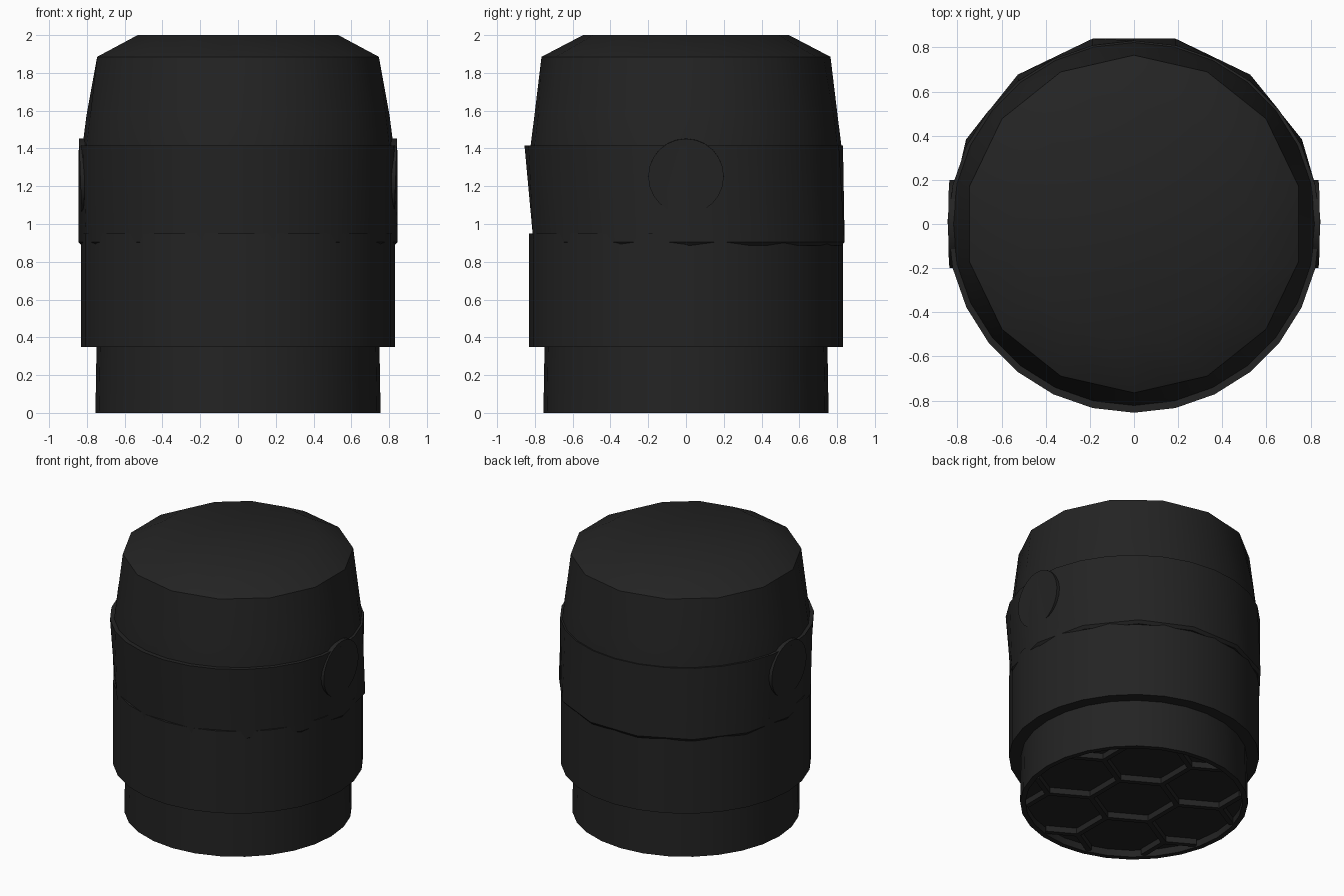
import bpy, bmesh
from math import sin, cos, pi, radians
from mathutils import Matrix, Vector

if "Cube" in bpy.data.objects:
    bpy.data.objects.remove(bpy.data.objects["Cube"])

mat = bpy.data.materials.new("charcoal_black")
mat.use_nodes = True
COLOR = (0.017, 0.017, 0.017, 1)
mat.diffuse_color = COLOR
mat.node_tree.nodes["Principled BSDF"].inputs["Base Color"].default_value = COLOR

SIDES = 28
STEP = 2 * pi / SIDES


def finish(name, bm):
    bmesh.ops.recalc_face_normals(bm, faces=bm.faces)
    mesh = bpy.data.meshes.new(name)
    bm.to_mesh(mesh)
    bm.free()
    mesh.materials.append(mat)
    obj = bpy.data.objects.new(name, mesh)
    bpy.context.collection.objects.link(obj)
    bpy.ops.object.select_all(action='DESELECT')
    obj.select_set(True)
    bpy.context.view_layer.objects.active = obj
    bpy.ops.object.shade_smooth_by_angle(angle=radians(35))
    return obj


def lathe(name, profile):
    """Profile rows: radius, height, y shift, and which alternate corners
    (0 or 1) are flattened onto the chord, or None for a full ring."""
    bm = bmesh.new()
    rings = []
    for radius, z, shift, flat in profile:
        ring = []
        for i in range(SIDES):
            r = radius * cos(STEP) if flat == i % 2 else radius
            ring.append(bm.verts.new((r * sin(i * STEP), r * cos(i * STEP) + shift, z)))
        rings.append(ring)
    for a, b in zip(rings, rings[1:]):
        for i in range(SIDES):
            j = (i + 1) % SIDES
            bm.faces.new((a[i], a[j], b[j], b[i]))
    bm.faces.new(rings[0])
    bm.faces.new(rings[-1])
    return finish(name, bm)


# Foot with a recessed underside
lathe("foot", [(0.72, 0.05, 0, None), (0.72, 0, 0, None),
               (0.755, 0, 0, None), (0.748, 0.4, 0, None)])

# Stacked body bands
lathe("lower_band", [(0.83, 0.35, 0, None), (0.83, 0.95, 0, None)])
lathe("upper_band", [(0.828, 0.885, 0.016, 0), (0.845, 0.905, 0.016, 0),
                     (0.843, 1.415, -0.012, None)])

# Tapered cap with a shallow domed top
lathe("cap", [(0.825, 1.38, 0, None), (0.822, 1.42, 0, None),
              (0.803, 1.57, 0, None), (0.765, 1.885, 0, 1),
              (0.545, 2.0, 0, 1)])

# Round side buttons, leaning slightly inward at the bottom
for side, label in ((1, "left"), (-1, "right")):
    bm = bmesh.new()
    place = (Matrix.Translation((side * 0.735, 0, 1.255))
             @ Matrix.Rotation(side * radians(90 + 2), 4, 'Y'))
    bmesh.ops.create_cone(bm, cap_ends=True, segments=24, radius1=0.2,
                          radius2=0.2, depth=0.2, matrix=place)
    finish(label + "_button", bm)

# Honeycomb ribs on the underside
bm = bmesh.new()


def rib(p, q):
    d = q - p
    place = (Matrix.Translation((p + q) / 2)
             @ Matrix.Rotation(d.to_2d().angle_signed(Vector((1, 0))), 4, 'Z')
             @ Matrix.Diagonal((d.length + 0.015, 0.035, 0.045, 1)))
    bmesh.ops.create_cube(bm, size=1, matrix=place)


def polar(r, degrees):
    return Vector((r * cos(radians(degrees)), r * sin(radians(degrees)), 0.03))


for k in range(6):
    a = 30 + 60 * k
    rib(polar(0.29, a), polar(0.29, a + 60))
    rib(polar(0.29, a), polar(0.58, a))
    for turn in (-60, 60):
        fork = polar(0.21, a + turn)
        fork.z = 0
        rib(polar(0.58, a), polar(0.58, a) + fork)
finish("underside_ribs", bm)
